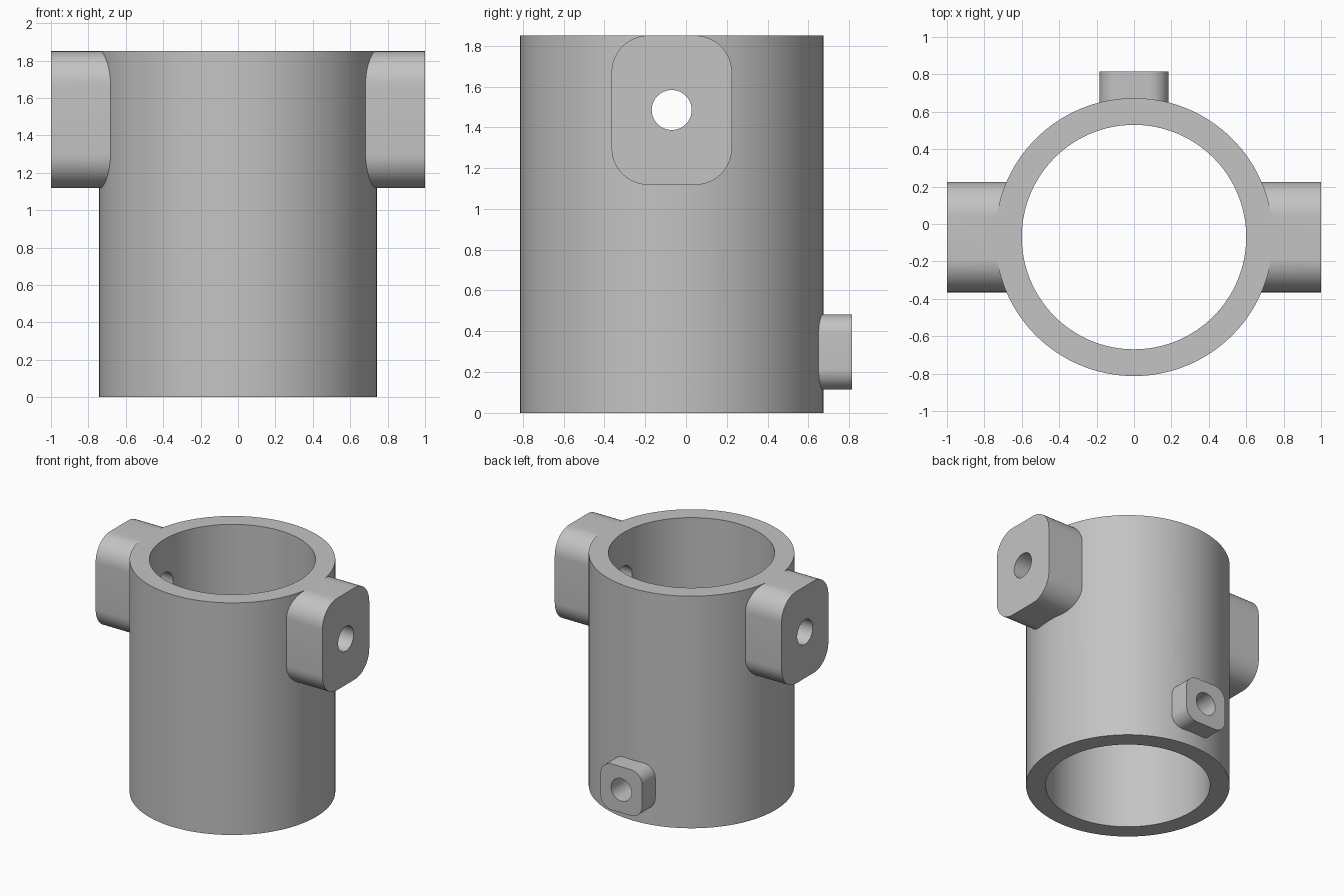
import bpy, bmesh, math
from mathutils import Matrix, Vector

cube = bpy.data.objects.get("Cube")
if cube:
    bpy.data.objects.remove(cube, do_unlink=True)

AXIS_Y = -0.07            # tube axis offset
HEIGHT = 1.85
OUTER, BORE = 0.743, 0.6

grey = bpy.data.materials.new("plain grey")
grey.use_nodes = True
colour = (0.55, 0.55, 0.55, 1)
grey.diffuse_color = colour
grey.node_tree.nodes["Principled BSDF"].inputs["Base Color"].default_value = colour


def add_object(name, bm):
    mesh = bpy.data.meshes.new(name)
    bmesh.ops.recalc_face_normals(bm, faces=bm.faces)
    bm.to_mesh(mesh)
    bm.free()
    mesh.materials.append(grey)
    obj = bpy.data.objects.new(name, mesh)
    bpy.context.collection.objects.link(obj)
    return obj


def cylinder(name, radius, start, end, segments=96):
    """Solid cylinder between two points."""
    start, end = Vector(start), Vector(end)
    axis = end - start
    turn = axis.to_track_quat('Z', 'Y').to_matrix().to_4x4()
    bm = bmesh.new()
    bmesh.ops.create_cone(bm, cap_ends=True, segments=segments, radius1=radius,
                          radius2=radius, depth=axis.length,
                          matrix=Matrix.Translation((start + end) / 2) @ turn)
    return add_object(name, bm)


def lug(name, width, bottom, top, radius, near, far, angle):
    """Rounded block reaching outward from the tube axis, turned by angle."""
    bm = bmesh.new()
    mid, half_w, half_h = (top + bottom) / 2, width / 2, (top - bottom) / 2
    ring = []
    for corner, (sy, sz) in enumerate([(1, 1), (-1, 1), (-1, -1), (1, -1)]):
        for step in range(13):
            a = math.pi / 2 * (corner + step / 12)
            ring.append(bm.verts.new((near, sy * (half_w - radius) + radius * math.cos(a),
                                      mid + sz * (half_h - radius) + radius * math.sin(a))))
    face = bm.faces.new(ring)
    out = bmesh.ops.extrude_face_region(bm, geom=[face])
    moved = [v for v in out["geom"] if isinstance(v, bmesh.types.BMVert)]
    bmesh.ops.translate(bm, verts=moved, vec=(far - near, 0, 0))
    place = Matrix.Translation((0, AXIS_Y, 0)) @ Matrix.Rotation(angle, 4, 'Z')
    bmesh.ops.transform(bm, matrix=place, verts=bm.verts)
    return add_object(name, bm)


# Tube body, with the mounting lugs joined on
body = cylinder("tube_body", OUTER, (0, AXIS_Y, 0), (0, AXIS_Y, HEIGHT), 128)
lugs = [
    lug("left_lug", 0.59, 1.118, HEIGHT, 0.18, 0.65, 1.0, 0),
    lug("right_lug", 0.59, 1.118, HEIGHT, 0.18, 0.65, 1.0, math.pi),
    lug("back_lug", 0.368, 0.115, 0.482, 0.1, 0.65, 0.885, math.pi / 2),
]
# Main bore, cross hole through both side lugs, and back hole
cutters = [
    cylinder("bore_cutter", BORE, (0, AXIS_Y, -0.2), (0, AXIS_Y, HEIGHT + 0.2), 128),
    cylinder("cross_hole_cutter", 0.098, (-1.2, AXIS_Y, 1.485), (1.2, AXIS_Y, 1.485), 48),
    cylinder("back_hole_cutter", 0.09, (0, 0.2, 0.298), (0, 1.1, 0.298), 48),
]
for operation, tools in (('UNION', lugs), ('DIFFERENCE', cutters)):
    for tool in tools:
        mod = body.modifiers.new(tool.name, 'BOOLEAN')
        mod.operation, mod.object, mod.solver = operation, tool, 'EXACT'

# Bake the joined shape and drop the helpers
bpy.context.view_layer.update()
baked = bpy.data.meshes.new_from_object(
    body.evaluated_get(bpy.context.evaluated_depsgraph_get()))
body.modifiers.clear()
body.data = baked
for tool in lugs + cutters:
    bpy.data.objects.remove(tool, do_unlink=True)

# Smooth walls, sharp rims
bpy.ops.object.select_all(action='DESELECT')
body.select_set(True)
bpy.context.view_layer.objects.active = body
bpy.ops.object.shade_smooth_by_angle(angle=math.radians(30))
